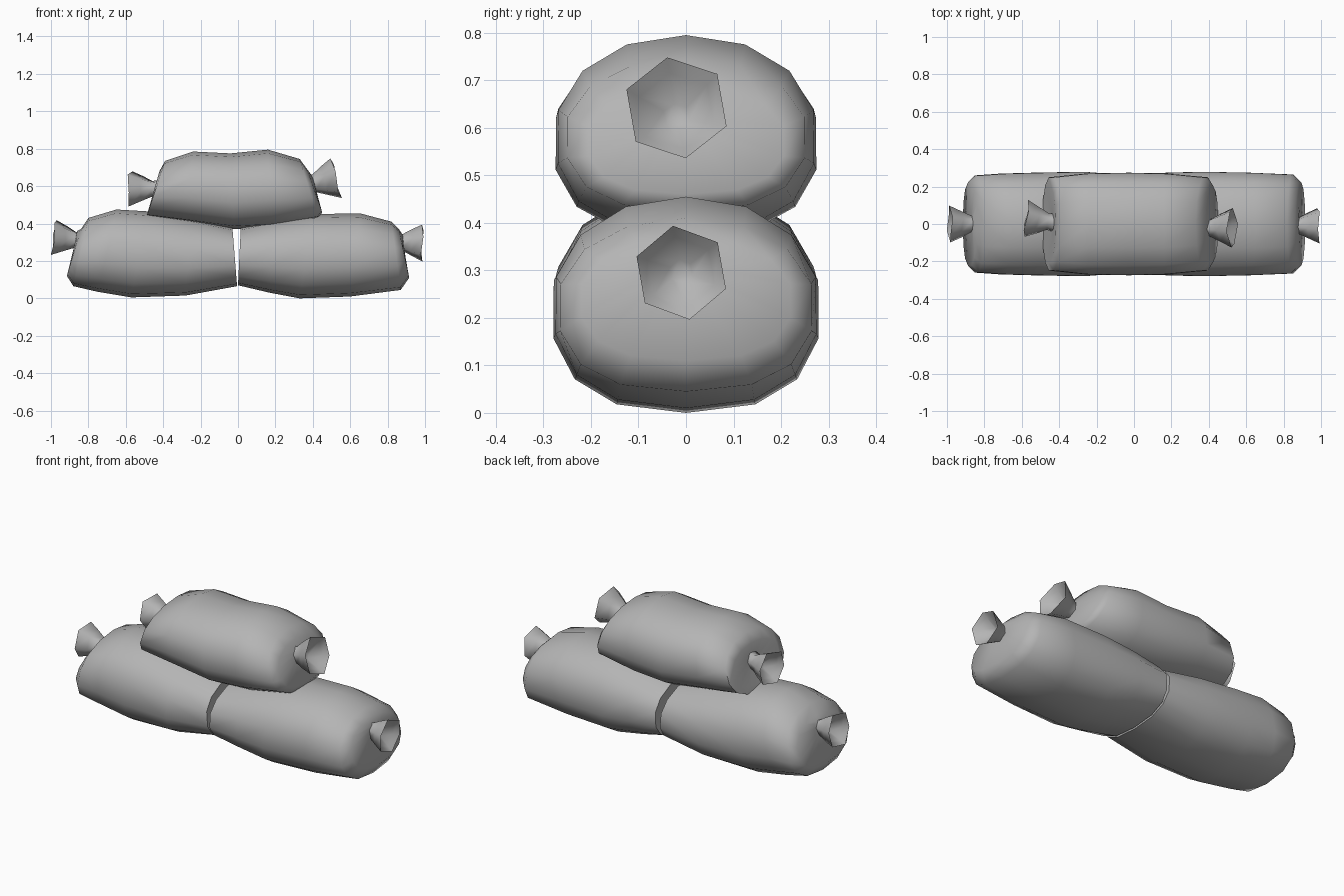
import bpy, bmesh
from math import sin, cos, tau, radians, copysign
from mathutils import Vector

if "Cube" in bpy.data.objects:
    bpy.data.objects.remove(bpy.data.objects["Cube"])

cloth = bpy.data.materials.new("grey_cloth")
cloth.use_nodes = True
GREY = (0.46, 0.46, 0.46, 1)
cloth.diffuse_color = GREY
cloth.node_tree.nodes["Principled BSDF"].inputs["Base Color"].default_value = GREY


def loft(name, rings, sharp):
    """Skin a list of closed rings, cap both ends and shade smooth."""
    bm = bmesh.new()
    loops = [[bm.verts.new(p) for p in ring] for ring in rings]
    n = len(loops[0])
    for a, b in zip(loops, loops[1:]):
        for i in range(n):
            j = (i + 1) % n
            bm.faces.new((a[i], a[j], b[j], b[i]))
    bm.faces.new(loops[0])
    bm.faces.new(loops[-1])
    bmesh.ops.recalc_face_normals(bm, faces=bm.faces)
    mesh = bpy.data.meshes.new(name)
    bm.to_mesh(mesh)
    bm.free()
    obj = bpy.data.objects.new(name, mesh)
    bpy.context.collection.objects.link(obj)
    mesh.materials.append(cloth)
    bpy.ops.object.select_all(action='DESELECT')
    obj.select_set(True)
    bpy.context.view_layer.objects.active = obj
    bpy.ops.object.shade_smooth_by_angle(angle=radians(sharp))
    return obj


def bag(name, sections, y=0, sides=14):
    """Each section: top point (x, z), bottom point (x, z), half width."""
    rings = []
    for tx, tz, bx, bz, w in sections:
        top, low = Vector((tx, y, tz)), Vector((bx, y, bz))
        ring = []
        for i in range(sides):
            c, s = cos(tau * i / sides), sin(tau * i / sides)
            power = 0.95 if c > 0 else 0.8  # the underside sags fuller
            p = low.lerp(top, 0.5 + 0.5 * copysign(abs(c) ** power, c))
            p.y += w * copysign(abs(s) ** power, s)
            ring.append(p)
        rings.append(ring)
    return loft(name, rings, 60)


def knot(name, start, end, radius, turn):
    """Gathered neck that flares to a six-sided rim and folds inward."""
    start, end = Vector(start), Vector(end)
    axis = end - start
    side = axis.cross(Vector((0, 0, 1))).normalized()
    up = side.cross(axis).normalized()
    rings = []
    for t, s in ((-0.3, 0.55), (0.15, 0.45), (0.55, 0.72), (1, 1), (0.8, 0.75), (0.45, 0.25)):
        ring = []
        for i in range(6):
            a = tau * i / 6 + radians(turn)
            wave = 0.04 * (-1) ** i if t > 0.3 else 0
            ring.append(start + axis * (t + wave) + (side * cos(a) + up * sin(a)) * radius * s)
        rings.append(ring)
    return loft(name, rings, 80)


# Lower bags, meeting in the middle
bag("lower_left_bag", [
    (0.035, 0.33, 0.01, 0.12, 0.18), (0.015, 0.38, 0.00, 0.07, 0.275),
    (0.20, 0.425, 0.17, 0.03, 0.28), (0.40, 0.45, 0.33, 0.00, 0.285),
    (0.65, 0.455, 0.60, 0.01, 0.28), (0.82, 0.41, 0.87, 0.045, 0.27),
    (0.86, 0.37, 0.915, 0.11, 0.225), (0.88, 0.34, 0.89, 0.25, 0.06)])
bag("lower_right_bag", [
    (-0.05, 0.33, -0.02, 0.12, 0.18), (-0.03, 0.38, -0.005, 0.065, 0.265),
    (-0.25, 0.43, -0.28, 0.015, 0.285), (-0.48, 0.465, -0.57, 0.005, 0.28),
    (-0.65, 0.475, -0.75, 0.035, 0.275), (-0.80, 0.43, -0.88, 0.065, 0.265),
    (-0.84, 0.37, -0.915, 0.12, 0.225), (-0.86, 0.36, -0.88, 0.26, 0.06)])

# Upper bag, resting across both
bag("upper_bag", [
    (-0.43, 0.62, -0.45, 0.54, 0.06), (-0.42, 0.68, -0.48, 0.47, 0.21),
    (-0.39, 0.735, -0.49, 0.435, 0.255), (-0.24, 0.785, -0.27, 0.405, 0.275),
    (-0.04, 0.775, -0.02, 0.37, 0.28), (0.16, 0.795, 0.18, 0.38, 0.275),
    (0.33, 0.745, 0.43, 0.425, 0.255), (0.37, 0.69, 0.45, 0.46, 0.21),
    (0.40, 0.65, 0.42, 0.57, 0.06)])

# Tied ends
knot("lower_left_knot", (0.86, -0.01, 0.30), (0.985, -0.01, 0.295), 0.1, 20)
knot("lower_right_knot", (-0.85, 0, 0.31), (-0.985, 0, 0.325), 0.1, 10)
knot("upper_left_knot", (0.39, -0.02, 0.61), (0.525, -0.02, 0.642), 0.112, 20)
knot("upper_right_knot", (-0.44, 0.01, 0.585), (-0.575, 0.03, 0.585), 0.1, 10)
